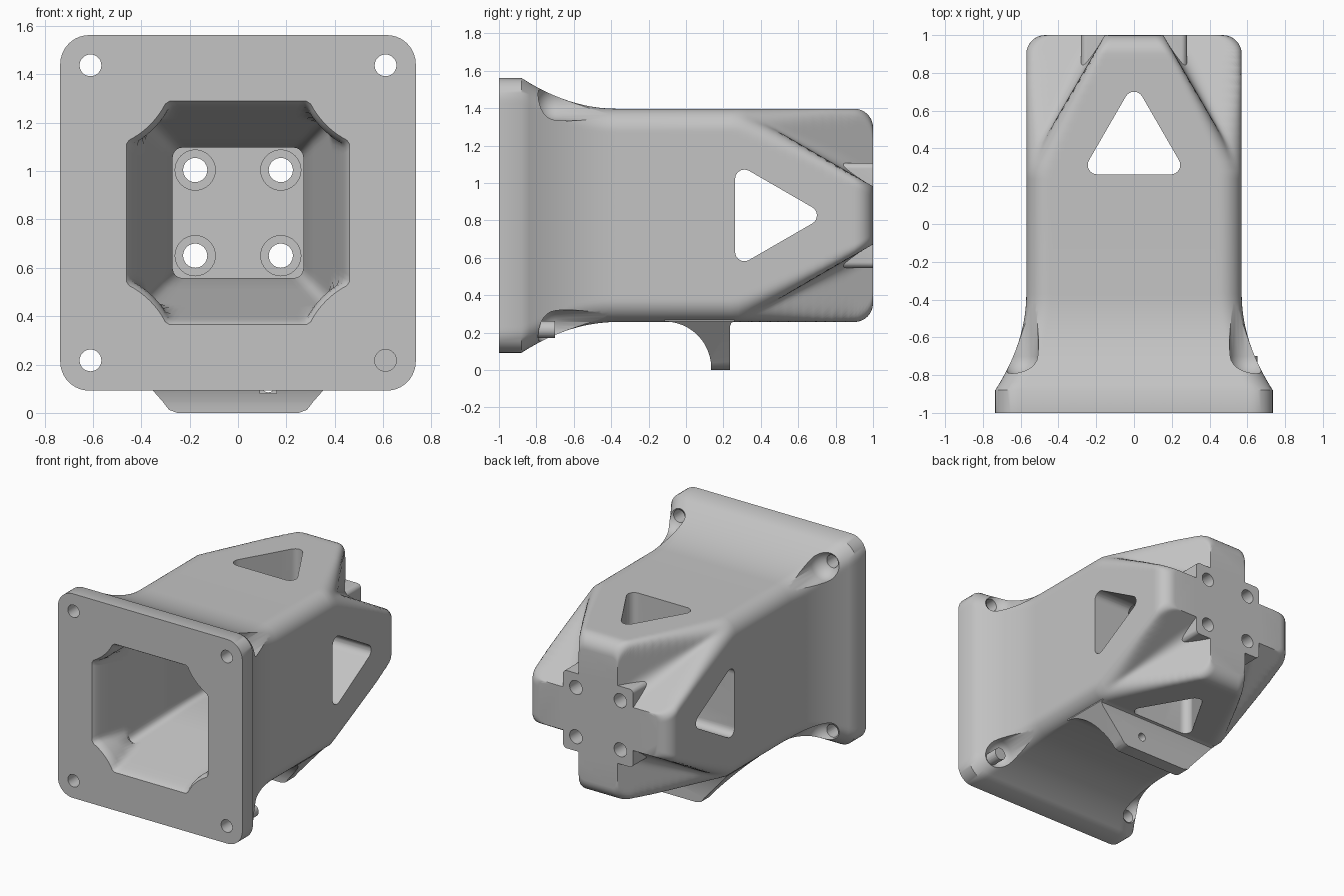
import bpy, bmesh
from math import sin, cos, pi, hypot, radians
from mathutils import Matrix, Vector

if "Cube" in bpy.data.objects:
    bpy.data.objects.remove(bpy.data.objects["Cube"])

MID = 0.827      # height of the long axis
BOLT = 0.61      # flange screw offset
PIN = 0.177      # back plate screw offset
SIGNS = [(sx, sz) for sx in (-1, 1) for sz in (-1, 1)]

grey = bpy.data.materials.new("plain grey")
grey.use_nodes = True
grey.diffuse_color = (0.55, 0.55, 0.55, 1)
grey.node_tree.nodes["Principled BSDF"].inputs["Base Color"].default_value = (0.55, 0.55, 0.55, 1)


def make_object(name, bm):
    bmesh.ops.recalc_face_normals(bm, faces=bm.faces)
    mesh = bpy.data.meshes.new(name)
    bm.to_mesh(mesh)
    bm.free()
    mesh.materials.append(grey)
    obj = bpy.data.objects.new(name, mesh)
    bpy.context.collection.objects.link(obj)
    return obj


def prisms(name, outlines, axis, a, b):
    """Extrude flat outlines along one axis from a to b."""
    place = {"x": lambda u, v, t: (t, u, v),
             "y": lambda u, v, t: (u, t, v),
             "z": lambda u, v, t: (u, v, t)}[axis]
    bm = bmesh.new()
    for pts in outlines:
        lo = [bm.verts.new(place(u, v, a)) for u, v in pts]
        hi = [bm.verts.new(place(u, v, b)) for u, v in pts]
        bm.faces.new(lo)
        bm.faces.new(hi)
        for i in range(len(pts)):
            j = (i + 1) % len(pts)
            bm.faces.new((lo[i], lo[j], hi[j], hi[i]))
    return make_object(name, bm)


def arc(u, v, r, start, end, n):
    return [(u + r * cos(radians(start + (end - start) * i / n)),
             v + r * sin(radians(start + (end - start) * i / n))) for i in range(n + 1)]


def four(offset, r):
    return [arc(sx * offset, MID + sz * offset, r, 0, 360, 32)[:-1] for sx, sz in SIGNS]


def capsules(name, r, y0, y1):
    """Round-ended pockets behind the flange screws."""
    bm = bmesh.new()
    for sx, sz in SIGNS:
        made = bmesh.ops.create_uvsphere(bm, u_segments=32, v_segments=16, radius=r,
                                         matrix=Matrix.Rotation(pi / 2, 4, "X"))["verts"]
        for v in made:
            shift = y1 if v.co.y > 0.001 else y0
            v.co += Vector((sx * BOLT, shift, MID + sz * BOLT))
    return make_object(name, bm)


def rounded_rect(x, z, w, h, r):
    """Signed distance to a rounded rectangle."""
    dx, dz = abs(x) - w + r, abs(z) - h + r
    return hypot(max(dx, 0), max(dz, 0)) + min(max(dx, dz), 0) - r


def loft(name, stations, distance, count):
    """Skin rings found by searching outward from the axis at each station."""
    bm = bmesh.new()
    rings = []
    for y in stations:
        ring = []
        for i in range(count):
            a = 2 * pi * i / count
            lo, hi = 0.0, 1.3
            for _ in range(18):
                m = (lo + hi) / 2
                if distance(m * cos(a), m * sin(a), y) < 0:
                    lo = m
                else:
                    hi = m
            ring.append(bm.verts.new((lo * cos(a), y, MID + lo * sin(a))))
        rings.append(ring)
    for p, q in zip(rings, rings[1:]):
        for i in range(count):
            j = (i + 1) % count
            bm.faces.new((p[i], p[j], q[j], q[i]))
    bm.faces.new(rings[0])
    bm.faces.new(rings[-1])
    return make_object(name, bm)


# Outer skin: flared flange and square tube narrowing to a cross-shaped back end
def outer(x, z, y):
    h = 0.57
    if y < -0.37:
        h += 0.165 * min((-0.37 - y) / 0.51, 1) ** 2
    if y > 0.9:
        h -= 0.1 - (max(0.01 - (y - 0.9) ** 2, 0)) ** 0.5
    w = min(h, 0.155 + 0.58 * (1 - y))
    r = max(0.05, 0.12 - (h - w) * 0.25)
    a, b = rounded_rect(x, z, h, w, r), rounded_rect(x, z, w, h, r)
    k = min(0.1, (h - w) * 0.3)
    d = min(a, b)
    if k > 0:
        d -= max(k - abs(a - b), 0) ** 2 / k / 4
    return d


# Hollow: tapered square with bulges round the flange screws and a softened rim
def inner(x, z, y):
    t = min(max((y + 0.96) / 0.76, 0), 1)
    rim = 0.022 * min(max((-0.94 - y) / 0.06, 0), 1.1) ** 2
    h = 0.44 - 0.17 * t + rim
    bulge = 0.37 - rim - 0.2 * min(max((y + 0.74) / 0.14, 0), 1)
    return max(rounded_rect(x, z, h, h, 0.04),
               bulge - hypot(abs(x) - BOLT, abs(z) - BOLT))


flare = [-1, -0.88] + [-0.88 + 0.51 * i / 12 for i in range(1, 13)]
back = [0.1, 0.24] + [0.28 + 0.05 * i for i in range(12)]
tip = [0.87] + [0.9 + 0.1 * sin(pi / 2 * i / 8) for i in range(9)]
body = loft("bracket_body", flare + back + tip, outer, 360)
cavity = loft("cavity_cutter", [-1.05, -1, -0.99, -0.98, -0.965, -0.94, -0.85, -0.74, -0.7,
                                -0.67, -0.64, -0.6, -0.4, -0.2, 0.79], inner, 160)

# Square pad that carries the back screws
pad_outline = []
for i, (sx, sz) in enumerate(((1, 1), (-1, 1), (-1, -1), (1, -1))):
    pad_outline += arc(sx * 0.25, MID + sz * 0.25, 0.03, i * 90, i * 90 + 90, 6)
pad = prisms("back_pad", [pad_outline], "y", 0.825, 1)

# Lower lug: side profile trimmed to a tapered front shape
curve = arc(-0.115, 0.01, 0.25, 90, 0, 12)
lug = prisms("lower_lug", [curve + [(0.135, 0), (0.235, 0), (0.235, 0.235), (0.243, 0.253),
                                    (0.26, 0.262), (0.26, 0.32), (-0.115, 0.32)]], "x", -0.6, 0.6)
half = [(0.25, 0), (0.285, 0.012), (0.31, 0.045), (0.5, 0.26), (0.5, 0.4)]
trim = prisms("lug_trim", [half + [(-x, z) for x, z in reversed(half)]], "y", -0.5, 0.5)

# Rounded triangle windows through both directions
triangle = []
for corner in (90, 210, 330):
    cx, cy = 0.225 * cos(radians(corner)), 0.425 + 0.225 * sin(radians(corner))
    triangle += arc(cx, cy, 0.05, corner - 60, corner + 60, 8)

cutters = [
    cavity,
    prisms("window_cutter_vertical", [triangle], "z", -0.1, 1.7),
    prisms("window_cutter_sideways", [[(v, MID + u) for u, v in triangle]], "x", -0.8, 0.8),
    capsules("screw_clearance", 0.105, -0.7, -0.4),
    prisms("flange_holes", four(BOLT, 0.045), "y", -1.1, -0.7),
    prisms("back_holes", four(PIN, 0.05), "y", 0.7, 1.1),
    prisms("counterbores", four(PIN, 0.083), "y", 0.75, 0.83),
    prisms("lug_hole", [arc(0.125, 0.115, 0.03, 0, 360, 24)[:-1]], "y", 0.1, 0.3),
    prisms("lug_slot", [[(0.09, 0.08), (0.16, 0.08), (0.16, 0.15), (0.09, 0.15)]],
           "y", -0.1, 0.17),
]


def combine(target, pairs):
    """Apply booleans in order, then discard the tools."""
    for tool, operation in pairs:
        mod = target.modifiers.new(tool.name, "BOOLEAN")
        mod.object, mod.operation, mod.solver = tool, operation, "EXACT"
    graph = bpy.context.evaluated_depsgraph_get()
    graph.update()
    mesh = bpy.data.meshes.new_from_object(target.evaluated_get(graph))
    target.modifiers.clear()
    target.data = mesh
    for tool, _ in pairs:
        bpy.data.objects.remove(tool)


combine(lug, [(trim, "INTERSECT")])
combine(body, [(pad, "UNION"), (lug, "UNION")] + [(c, "DIFFERENCE") for c in cutters])

bpy.ops.object.select_all(action="DESELECT")
body.select_set(True)
bpy.context.view_layer.objects.active = body
bpy.ops.object.shade_smooth_by_angle(angle=radians(38))
